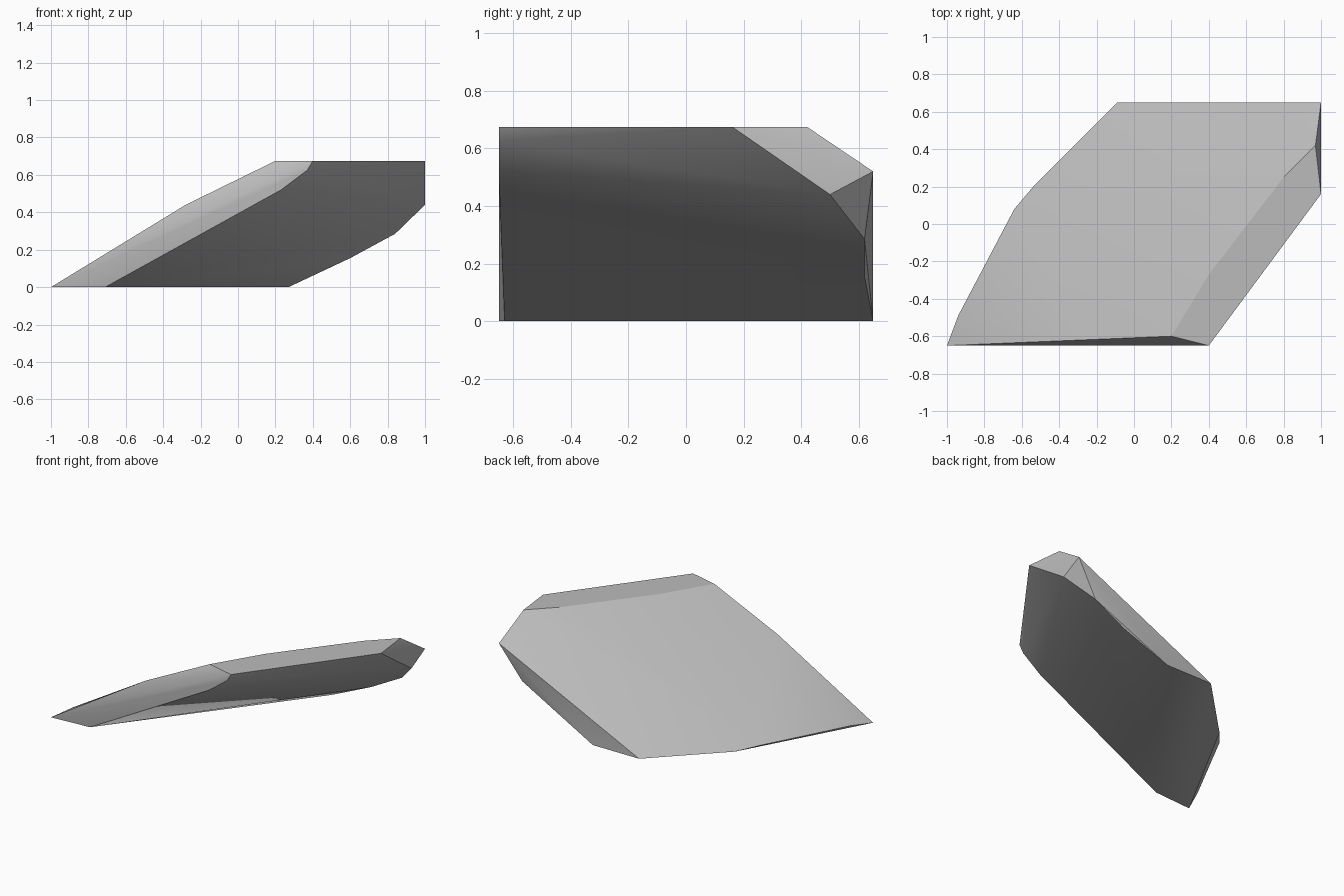
import bpy
import bmesh
from math import radians
from mathutils import Vector

default_cube = bpy.data.objects.get("Cube")
if default_cube:
    bpy.data.objects.remove(default_cube, do_unlink=True)


def make_material(name, color):
    material = bpy.data.materials.new(name)
    material.use_nodes = True
    material.diffuse_color = color
    shader = material.node_tree.nodes["Principled BSDF"]
    shader.inputs["Base Color"].default_value = color
    shader.inputs["Roughness"].default_value = 0.8
    return material


def level(outline, height):
    """Lift a flat outline to one height."""
    return [Vector((x, y, height)) for x, y in outline]


# flat crest along the raised side of the slab
crest = level([(1, .16), (.4, -.65), (.2, -.6), (.4, -.27),
               (.8, .25), (.97, .42)], .675)

# outline resting on the ground
foot = level([(-1, -.65), (-.71, -.63), (.27, .65),
              (-.09, .65), (-.53, .21)], 0)

# slightly raised lip at the low side
lip = level([(-.94, -.49), (-.64, .08)], .025)

# chipped corners of the front end
front_chips = [Vector(p) for p in ((-.28, -.62, .44), (.23, -.65, .52),
                                   (.37, -.65, .625))]

# chipped corners of the back end
back_chips = [Vector(p) for p in ((1, .65, .52), (1, .5, .44),
                                  (.84, .62, .285), (.6, .62, .155))]


def make_rock(name, corners, material):
    """Wrap a solid facetted stone around its corner points."""
    bm = bmesh.new()
    for corner in corners:
        bm.verts.new(corner)
    hull = bmesh.ops.convex_hull(bm, input=bm.verts)
    unused = {v for v in hull["geom_interior"] + hull["geom_unused"]
              if isinstance(v, bmesh.types.BMVert)}
    bmesh.ops.delete(bm, geom=list(unused), context="VERTS")
    # merge the coplanar triangles of the crest and the base
    bmesh.ops.dissolve_limit(bm, angle_limit=radians(1),
                             verts=bm.verts, edges=bm.edges)
    bmesh.ops.recalc_face_normals(bm, faces=bm.faces)
    mesh = bpy.data.meshes.new(name)
    bm.to_mesh(mesh)
    bm.free()
    mesh.materials.append(material)
    rock = bpy.data.objects.new(name, mesh)
    bpy.context.collection.objects.link(rock)
    return rock


stone_grey = make_material("stone_grey", (.5, .5, .5, 1))
rock = make_rock("rock_slab", crest + foot + lip + front_chips + back_chips,
                 stone_grey)

# soft shading across the shallow facets, crisp at the broken edges
bpy.ops.object.select_all(action="DESELECT")
rock.select_set(True)
bpy.context.view_layer.objects.active = rock
bpy.ops.object.shade_smooth_by_angle(angle=radians(30))
